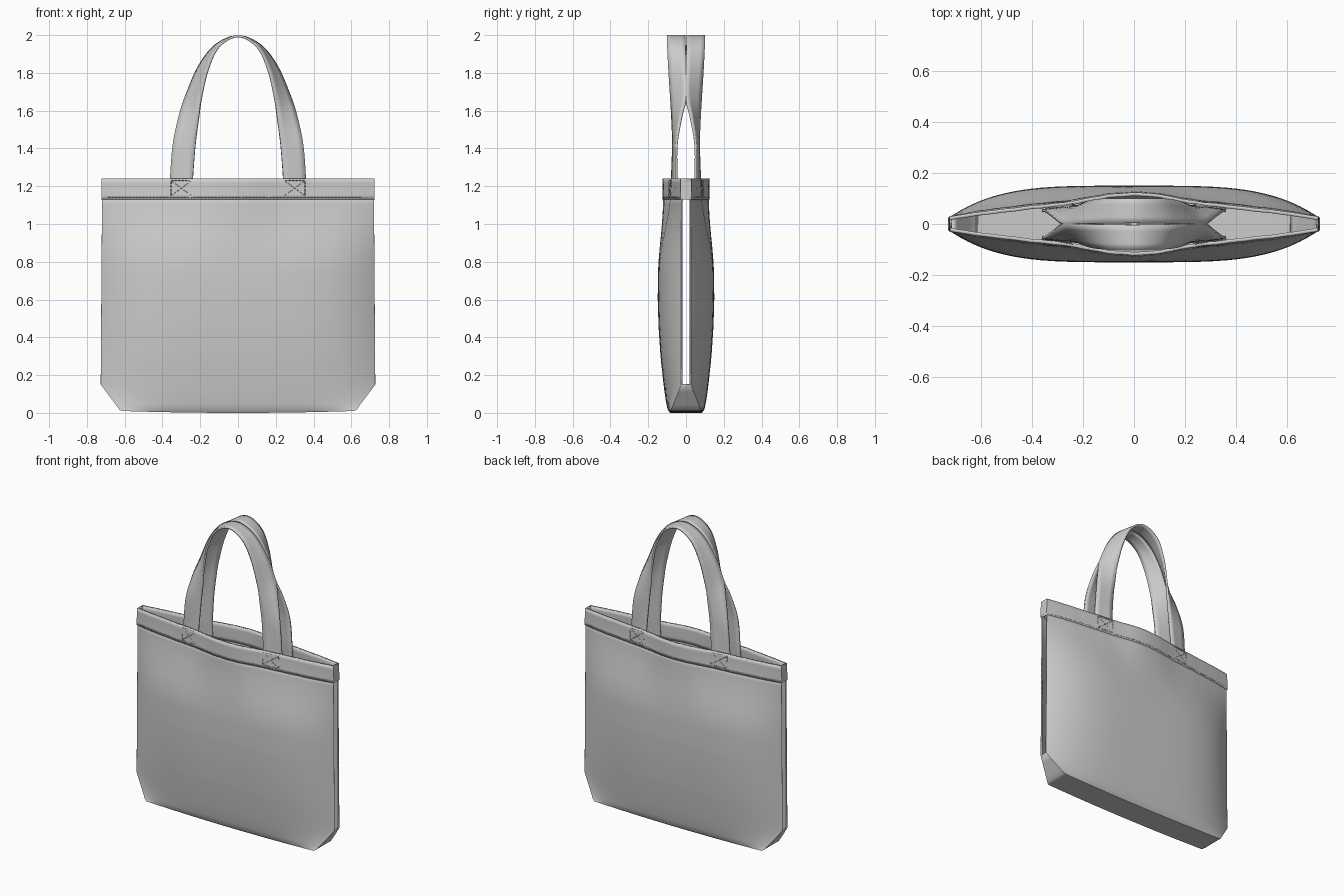
import bpy, math
from mathutils import Vector

if "Cube" in bpy.data.objects:
    bpy.data.objects.remove(bpy.data.objects["Cube"])

GAP = 0.025            # half width of the open side seam
HEM, TOP = 1.13, 1.24  # hem band heights
CORNER = 0.15          # height of the boxed corner


def lerp_keys(keys, v):
    for (a, p), (b, q) in zip(keys, keys[1:]):
        if v <= b:
            return p + (q - p) * max(0, (v - a) / (b - a))
    return keys[-1][1]


DEPTH = [(0, .085), (.02, .098), (.07, .108), (.15, .119), (.3, .135), (.45, .145),
         (.6, .15), (.75, .148), (.9, .142), (1.05, .132), (1.24, .12)]
WIDTH = [(0, .615), (CORNER, .727), (HEM, .72), (TOP, .718)]


def half_depth(u, z):
    # lens-shaped section, pinched towards the rim and boxed at the base
    corner = max(0, 1 - z / CORNER)
    edge = GAP + (0.085 - GAP) * corner
    belly = edge + (lerp_keys(DEPTH, z) - edge) * (1 - abs(u) ** 4)
    x = u * lerp_keys(WIDTH, z)
    rim = GAP + .06 * (1 - u * u) + .035 * math.exp(-(x / .2) ** 2)
    w = min(1, max(0, (z - .75) / (TOP - .75)))
    w = w * w * (3 - 2 * w)
    pucker = .0025 * w * math.sin(43 * x) * math.cos(17 * x + 1) * (1 - u * u)
    return belly + (rim - belly) * w + pucker


def make_object(name, verts, faces, thickness, mirror=False):
    me = bpy.data.meshes.new(name)
    me.from_pydata(verts, [], faces)
    ob = bpy.data.objects.new(name, me)
    bpy.context.collection.objects.link(ob)
    bpy.ops.object.select_all(action='DESELECT')
    ob.select_set(True)
    bpy.context.view_layer.objects.active = ob
    bpy.ops.object.shade_smooth_by_angle(angle=math.radians(42))
    so = ob.modifiers.new("cloth", 'SOLIDIFY')
    so.thickness, so.offset = thickness, -1
    if mirror:
        mi = ob.modifiers.new("mirror", 'MIRROR')
        mi.use_axis = (False, True, False)
        mi.use_clip = False
        mi.use_mirror_merge = False
    return ob


NX = 48
US = [math.sin(math.pi / 2 * (2 * i / NX - 1)) for i in range(NX + 1)]


def sleeve(name, rows, thickness, outset, closed_at, floor):
    # stacked rings: front left-to-right, then back right-to-left
    verts, faces = [], []
    n = 2 * (NX + 1)
    for z in rows:
        for s, us in ((-1, US), (1, US[::-1])):
            for u in us:
                lift = .01 * u * u if z == 0 else 0
                verts.append((u * (lerp_keys(WIDTH, z) + outset),
                              s * (half_depth(u, z) + outset), z + lift))
    for r in range(len(rows) - 1):
        for i in range(n):
            if i in (NX, n - 1) and not closed_at(rows[r]):
                continue
            j = (i + 1) % n
            faces.append((r * n + i, r * n + j, (r + 1) * n + j, (r + 1) * n + i))
    if floor:
        for i in range(NX):
            faces.append((i, n - 1 - i, n - 2 - i, i + 1))
    return make_object(name, verts, faces, thickness)


# Bag body with open side seams and boxed bottom corners
body_rows = [0, .02, .045, .07, .11, CORNER] + [CORNER + (1.15 - CORNER) * k / 24 for k in range(1, 25)]
sleeve("bag_body", body_rows, .008, 0, lambda z: z < CORNER - .001, True)

# Hem band round the opening
hem_rows = [HEM + (TOP - HEM) * k / 5 for k in range(6)]
sleeve("hem_band", hem_rows, .014, .004, lambda z: True, False)


def catmull(pts, steps):
    out = []
    p = [Vector(q) for q in pts]
    p = [2 * p[0] - p[1]] + p + [2 * p[-1] - p[-2]]
    for a, b, c, d in zip(p, p[1:], p[2:], p[3:]):
        for k in range(steps):
            t = k / steps
            out.append(.5 * (2 * b + (c - a) * t + (2 * a - 5 * b + 4 * c - d) * t * t
                             + (3 * b - a - 3 * c + d) * t ** 3))
    return out + [p[-2]]


# Handles: flat at the rim, twisting until the two straps lie side by side on top
outer = [(.36, .066, 1.14), (.36, .058, 1.24), (.346, .056, 1.42), (.315, .03, 1.57),
         (.28, .003, 1.68), (.21, .003, 1.84), (.12, .003, 1.952), (0, .003, 2.0)]
inner = [(.24, .085, 1.14), (.24, .08, 1.24), (.226, .074, 1.42), (.212, .078, 1.55),
         (.2, .084, 1.66), (.165, .094, 1.82), (.105, .1, 1.945), (0, .1, 2.0)]


def arch(half):
    left = [(-x, -y, z) for x, y, z in half]
    right = [(x, -y, z) for x, y, z in half[-2::-1]]
    return catmull(left + right, 6)


e_in, e_out = arch(inner), arch(outer)
COLS = 5
verts = [a.lerp(b, c / (COLS - 1)) for a, b in zip(e_in, e_out) for c in range(COLS)]
faces = [(r * COLS + c, (r + 1) * COLS + c, (r + 1) * COLS + c + 1, r * COLS + c + 1)
         for r in range(len(e_in) - 1) for c in range(COLS - 1)]
make_object("handles", verts, faces, .012, mirror=True)


# Stitching: dashed hem line and crossed boxes where the handles are sewn on
def stitch_line(curve, a, b, dash=.018):
    (x0, z0), (x1, z1) = a, b
    count = max(1, int(math.hypot(x1 - x0, z1 - z0) / dash))
    for k in range(count):
        sp = curve.splines.new('POLY')
        sp.points.add(1)
        for pt, t in zip(sp.points, ((k + .1) / count, (k + .8) / count)):
            x, z = x0 + (x1 - x0) * t, z0 + (z1 - z0) * t
            y = half_depth(x / lerp_keys(WIDTH, z), z) + .0045
            pt.co = (x, -y, z, 1)


cu = bpy.data.curves.new("stitching", 'CURVE')
cu.dimensions = '3D'
cu.bevel_depth = .0018
cu.bevel_resolution = 0
stitch_line(cu, (-.69, 1.14), (.69, 1.14))
for s in (-1, 1):
    a, b, c, d = (s * .245, 1.15), (s * .355, 1.15), (s * .355, 1.23), (s * .245, 1.23)
    for p, q in ((a, b), (b, c), (c, d), (d, a), (a, c), (b, d)):
        stitch_line(cu, p, q)
ob = bpy.data.objects.new("stitching", cu)
bpy.context.collection.objects.link(ob)
mi = ob.modifiers.new("mirror", 'MIRROR')
mi.use_axis = (False, True, False)
